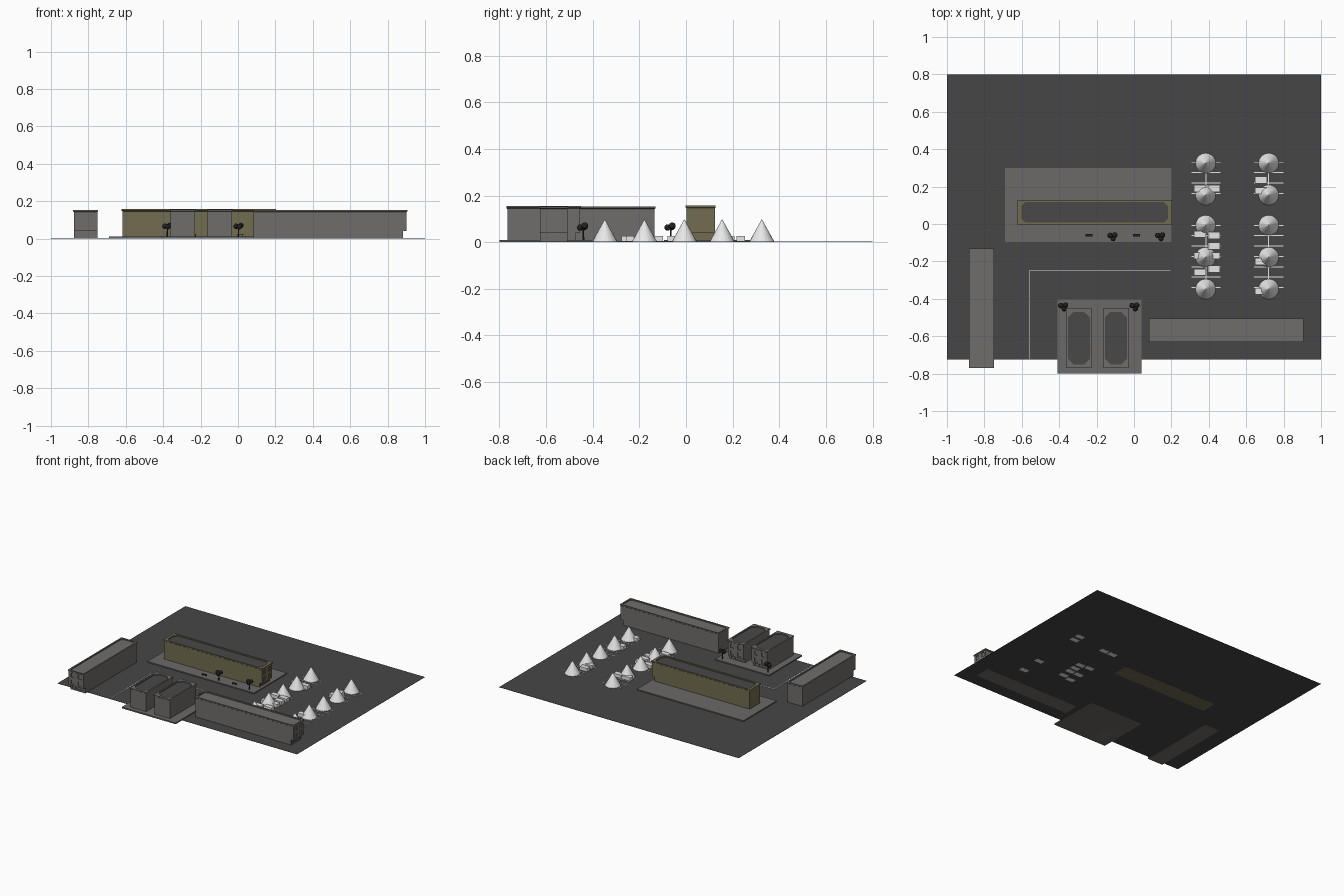
import bpy, bmesh, math
from mathutils import Matrix, Vector

if "Cube" in bpy.data.objects:
    bpy.data.objects.remove(bpy.data.objects["Cube"])


def material(name, r, g, b):
    m = bpy.data.materials.new(name)
    m.diffuse_color = (r, g, b, 1)
    m.use_nodes = True
    m.node_tree.nodes["Principled BSDF"].inputs["Base Color"].default_value = m.diffuse_color
    return m


ASPHALT = material("asphalt grey", 0.062, 0.062, 0.062)
PAVING = material("paving grey", 0.145, 0.142, 0.135)
WALL = material("wall grey", 0.16, 0.155, 0.145)
OLIVE = material("olive wall", 0.165, 0.15, 0.08)
ROOF = material("dark roof", 0.065, 0.065, 0.065)
WHITE = material("white", 0.8, 0.8, 0.8)
DARK = material("dark foliage", 0.02, 0.02, 0.02)


def finish(name, bm, *mats):
    bmesh.ops.recalc_face_normals(bm, faces=bm.faces)
    me = bpy.data.meshes.new(name)
    bm.to_mesh(me)
    bm.free()
    for m in mats:
        me.materials.append(m)
    ob = bpy.data.objects.new(name, me)
    bpy.context.collection.objects.link(ob)
    return ob


def add_box(bm, x0, x1, y0, y1, z0, z1):
    mat = Matrix.Translation(((x0 + x1) / 2, (y0 + y1) / 2, (z0 + z1) / 2)) \
        @ Matrix.Diagonal((x1 - x0, y1 - y0, z1 - z0, 1))
    bmesh.ops.create_cube(bm, size=1, matrix=mat)


def boxes(name, mat, items):
    bm = bmesh.new()
    for it in items:
        add_box(bm, *it)
    return finish(name, bm, mat)


def loop_points(hx, hy, c, chamfer):
    """Twelve points round a rectangle; the corner is cut when chamfer is set."""
    pts = []
    for sx, sy, flip in ((1, 1, 0), (-1, 1, 1), (-1, -1, 0), (1, -1, 1)):
        a = (sx * hx, sy * (hy - c))
        b = (sx * (hx - c), sy * hy)
        k = c / 2 if chamfer else 0
        corner = (sx * (hx - k), sy * (hy - k))
        pts += [b, corner, a] if flip else [a, corner, b]
    return pts


def building(name, cx, cy, length, width, height, angle, wall, roof, c):
    """Long block with cornice, sunken roof and a shop front on its +x end."""
    hx, hy, d = length / 2, width / 2, 0.004
    rim_x, rim_y = (0.02, 0.01) if roof is ROOF else (0.01, 0.01)
    rings = [(hx - d, hy - d, 0, False), (hx - d, hy - d, height - 0.011, False),
             (hx, hy, height - 0.008, False), (hx, hy, height, False),
             (hx - rim_x, hy - rim_y, height, True),
             (hx - rim_x, hy - rim_y, height - 0.008, True)]
    bm = bmesh.new()
    loops = [[bm.verts.new((x, y, z)) for x, y in loop_points(a, b, c, ch)]
             for a, b, z, ch in rings]
    for lo, hi in zip(loops, loops[1:]):
        for i in range(12):
            j = (i + 1) % 12
            bm.faces.new((lo[i], lo[j], hi[j], hi[i]))
    bm.faces.new(loops[0][::-1])
    bm.faces.new(loops[-1]).material_index = 1
    ob = finish(name, bm, wall, roof)

    # cutter: overhang, upper windows, door and shop window
    f, b = hx - d, hx - 0.024
    cuts = [(b, hx + 0.05, -hy - 0.05, hy + 0.05, -0.05, 0.04)]
    for s in (-0.03, 0.03):
        for z in (0.051, 0.104):
            cuts.append((f - 0.006, f + 0.03, s - 0.013, s + 0.013, z, z + 0.031))
    cuts.append((b - 0.006, b + 0.01, -0.05, -0.032, 0.01, 0.034))
    cuts.append((b - 0.006, b + 0.01, -0.018, 0.048, 0.013, 0.035))
    cutter = boxes("cutter", wall, cuts)
    cutter.hide_render = True
    mod = ob.modifiers.new("cut", 'BOOLEAN')
    mod.object, mod.operation, mod.solver = cutter, 'DIFFERENCE', 'EXACT'
    mod.use_self = True
    dg = bpy.context.evaluated_depsgraph_get()
    me = bpy.data.meshes.new_from_object(ob.evaluated_get(dg))
    ob.modifiers.clear()
    ob.data = me
    bpy.data.objects.remove(cutter)
    me.transform(Matrix.Translation((cx, cy, 0)) @ Matrix.Rotation(angle, 4, 'Z'))


# ground and raised paving
boxes("ground", ASPHALT, [(-1, 1, -0.725, 0.80, 0.0008, 0.002)])
boxes("main_paving", PAVING, [(-0.69, 0.20, -0.095, 0.30, 0.001, 0.01)])
boxes("front_paving", PAVING, [(-0.41, 0.04, -0.80, -0.405, 0.0, 0.01)])

# buildings
Q = math.pi / 2
building("main_building", -0.21, 0.0625, 0.825, 0.13, 0.157, 0, OLIVE, ROOF, 0.022)
building("right_building", 0.493, -0.568, 0.826, 0.126, 0.154, 0, WALL, WALL, 0.015)
building("left_building", -0.815, -0.45, 0.64, 0.134, 0.154, -Q, WALL, WALL, 0.015)
for i, x in enumerate((-0.295, -0.097)):
    building(f"small_building_{i + 1}", x, -0.61, 0.32, 0.138, 0.156, Q, WALL, ROOF, 0.03)

# painted road edge
boxes("road_line", WHITE, [(-0.5625, -0.5575, -0.722, -0.25, 0.002, 0.004),
                           (-0.5625, 0.195, -0.2525, -0.2475, 0.002, 0.004)])

# parking bays, cars and cone trees
lines = []
for x in (0.385, 0.72):
    bays = [0.33 - 0.0555 * i for i in range(4)] + [-0.007 - 0.0555 * i for i in range(7)]
    lines += [(x - 0.078, x + 0.078, y - 0.0025, y + 0.0025, 0.002, 0.004) for y in bays]
    lines += [(x - 0.0025, x + 0.0025, y0, y1, 0.002, 0.0045)
              for y0, y1 in ((0.163, 0.33), (-0.34, -0.007))]
boxes("parking_lines", WHITE, lines)

cars = [(0.352, 0.19), (0.427, 0.19), (0.352, -0.055), (0.427, -0.062),
        (0.427, -0.117), (0.352, -0.17), (0.427, -0.17), (0.352, -0.258),
        (0.427, -0.24), (0.68, 0.235), (0.68, 0.178), (0.68, -0.2), (0.68, -0.36)]
boxes("parked_cars", WHITE, [(x - 0.032, x + 0.032, y - 0.018, y + 0.018, 0.0, 0.027)
                             for x, y in cars])

bm = bmesh.new()
for x in (0.383, 0.72):
    for y in (0.325, 0.155, -0.007, -0.178, -0.348):
        bmesh.ops.create_cone(bm, cap_ends=True, segments=20, radius1=0.054, radius2=0,
                              depth=0.097, matrix=Matrix.Translation((x, y, 0.0505)))
finish("cone_trees", bm, WHITE)

# round-leaved trees on the paving
bm = bmesh.new()
for x, y in ((-0.115, -0.065), (0.14, -0.065), (-0.378, -0.44), (0.003, -0.44)):
    bmesh.ops.create_cone(bm, cap_ends=True, segments=6, radius1=0.004, radius2=0.003,
                          depth=0.05, matrix=Matrix.Translation((x, y, 0.033)))
    for dx, dy, z, r in ((-0.013, 0.004, 0.066, 0.015), (0.012, 0.006, 0.07, 0.015),
                         (0.004, -0.014, 0.063, 0.014)):
        bmesh.ops.create_icosphere(bm, subdivisions=2, radius=r,
                                   matrix=Matrix.Translation((x + dx, y + dy, z)))
finish("round_trees", bm, DARK)

# benches: seat on two legs
parts = []
for x in (-0.24, 0.013):
    parts.append((x - 0.018, x + 0.018, -0.066, -0.054, 0.018, 0.021))
    parts += [(x + s - 0.002, x + s + 0.002, -0.065, -0.055, 0.009, 0.019)
              for s in (-0.013, 0.013)]
boxes("benches", DARK, parts)
